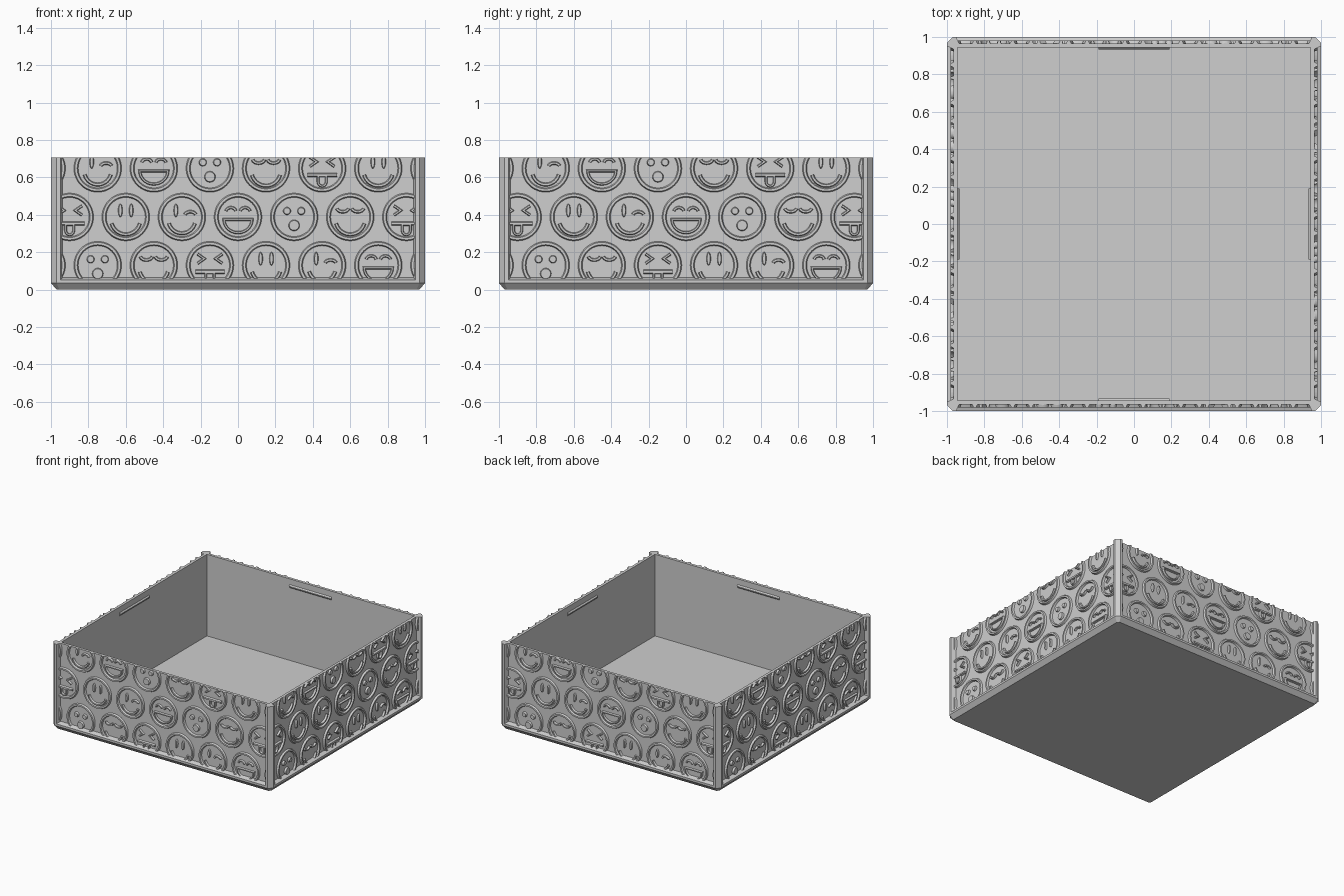
import bpy, bmesh, math
from mathutils import Vector

cube = bpy.data.objects.get("Cube")
if cube:
    bpy.data.objects.remove(cube, do_unlink=True)

TOP, PANEL, INNER, FLOOR = 0.705, 0.965, 0.943, 0.035
RELIEF = 0.015

grey = bpy.data.materials.new("light_grey")
grey.use_nodes = True
GREY = (0.62, 0.62, 0.62, 1)
grey.diffuse_color = GREY
grey.node_tree.nodes["Principled BSDF"].inputs["Base Color"].default_value = GREY


def finish(bm, name):
    bmesh.ops.recalc_face_normals(bm, faces=bm.faces)
    mesh = bpy.data.meshes.new(name)
    bm.to_mesh(mesh)
    bm.free()
    mesh.materials.append(grey)
    return place(mesh, name, 0)


def place(mesh, name, quarter):
    ob = bpy.data.objects.new(name, mesh)
    ob.rotation_euler.z = quarter * math.pi / 2
    bpy.context.collection.objects.link(ob)
    return ob


def repeat_round(first, names):
    for i, name in enumerate(names):
        place(first.data, name, i + 1)


def bridge(bm, a, b, closed=True):
    n = len(a)
    for i in range(n if closed else n - 1):
        j = (i + 1) % n
        bm.faces.new((a[i], a[j], b[j], b[i]))


# Box shell: stacked square loops with chamfered corners, (half size, corner cut, z)
def corner_loop(bm, s, c, z):
    pts = []
    for k in range(4):
        ca, sa = round(math.cos(k * math.pi / 2)), round(math.sin(k * math.pi / 2))
        for x, y in ((s, s - c), (s - c, s)):
            pts.append(bm.verts.new((x * ca - y * sa, x * sa + y * ca, z)))
    return pts


bm = bmesh.new()
steps = [(0.97, 0.015, 0), (1, 0.03, 0.035), (1, 0.03, 0.052), (PANEL, 0, 0.064),
         (PANEL, 0, TOP), (INNER, 0, TOP), (INNER, 0, FLOOR)]
loops = [corner_loop(bm, *s) for s in steps]
for a, b in zip(loops, loops[1:]):
    bridge(bm, a, b)
bm.faces.new(loops[0])
bm.faces.new(loops[-1])
bmesh.ops.remove_doubles(bm, verts=bm.verts, dist=0.0001)
finish(bm, "box_shell")

# Corner posts
half = [(0.936, 0.962), (0.95, 1), (0.97, 1)]
outline = [(0.945, 0.945)] + half + [(y, x) for x, y in reversed(half)]
bm = bmesh.new()
low, high = [[bm.verts.new((x, y, z)) for x, y in outline] for z in (0.036, TOP)]
bridge(bm, low, high)
bm.faces.new(low)
bm.faces.new(high)
post = finish(bm, "back_left_post")
repeat_round(post, ["back_right_post", "front_right_post", "front_left_post"])

# Lid catches inside the walls
bm = bmesh.new()
ends = [[bm.verts.new((x, -INNER + d, z)) for d, z in
         ((-0.002, 0.63), (0.009, 0.642), (0.009, 0.648), (-0.002, 0.66))]
        for x in (-0.19, 0.19)]
bridge(bm, *ends)
for e in ends:
    bm.faces.new(e)
catch = finish(bm, "front_catch")
repeat_round(catch, ["left_catch", "back_catch", "right_catch"])


# Relief helpers, drawn in the plane of the front wall
def on_wall(bm, p, depth):
    return bm.verts.new((p[0], -PANEL - depth, p[1]))


def ridge(bm, pts, width, closed=False):
    pts = [Vector(p) for p in pts]
    n = len(pts)
    rows = []
    for i, p in enumerate(pts):
        prev = pts[i - 1] if closed or i else None
        nxt = pts[(i + 1) % n] if closed or i < n - 1 else None
        t1 = (p - prev).normalized() if prev else (nxt - p).normalized()
        t2 = (nxt - p).normalized() if nxt else t1
        t = (t1 + t2).normalized()
        side = Vector((-t.y, t.x)) / max(0.6, t.dot(t1))
        rows.append([on_wall(bm, p + side * width * o, d) for o, d in
                     ((-0.5, -0.004), (-0.24, RELIEF), (0.24, RELIEF), (0.5, -0.004))])
    for i in range(n if closed else n - 1):
        bridge(bm, rows[i], rows[(i + 1) % n])
    if not closed:
        bm.faces.new(rows[0])
        bm.faces.new(rows[-1])


def arc(cx, cz, rx, rz, a0, a1, n=14):
    angles = [math.radians(a0 + (a1 - a0) * i / n) for i in range(n + 1)]
    return [(cx + rx * math.cos(a), cz + rz * math.sin(a)) for a in angles]


def blob(bm, cx, cz, rx, rz):
    rings = []
    for inset, d in ((0, -0.004), (0.005, RELIEF)):
        pts = arc(cx, cz, rx - inset, rz - inset, 0, 360, 20)[:-1]
        rings.append([on_wall(bm, p, d) for p in pts])
    bridge(bm, *rings)
    for r in rings:
        bm.faces.new(r)


def smile(bm, x, z, r=0.078):
    ridge(bm, arc(x, z - 0.015, r, r, 195, 345), 0.022)


def happy(bm, x, z):
    for s in (-1, 1):
        blob(bm, x + s * 0.029, z + 0.035, 0.013, 0.037)
    smile(bm, x, z)


def winking(bm, x, z):
    blob(bm, x - 0.032, z + 0.035, 0.013, 0.037)
    ridge(bm, arc(x + 0.045, z + 0.008, 0.03, 0.02, 165, 15), 0.02)
    smile(bm, x, z, 0.072)


def laughing(bm, x, z):
    for s in (-1, 1):
        ridge(bm, arc(x + s * 0.038, z + 0.028, 0.027, 0.022, 170, 10), 0.018)
    ridge(bm, arc(x, z - 0.014, 0.075, 0.07, 180, 360), 0.017, True)


def surprised(bm, x, z):
    for s in (-1, 1):
        blob(bm, x + s * 0.038, z + 0.032, 0.022, 0.022)
    blob(bm, x, z - 0.045, 0.031, 0.031)


def content(bm, x, z):
    for s in (-1, 1):
        ridge(bm, arc(x + s * 0.04, z + 0.05, 0.032, 0.022, 190, 350), 0.02)
    smile(bm, x, z)


def cheeky(bm, x, z):
    for s in (-1, 1):
        ridge(bm, [(x + s * 0.066, z + 0.06), (x + s * 0.03, z + 0.035),
                   (x + s * 0.066, z + 0.01)], 0.017)
    ridge(bm, [(x - 0.078, z - 0.035), (x + 0.078, z - 0.035)], 0.025)
    ridge(bm, arc(x, z - 0.07, 0.022, 0.025, 180, 360) +
          [(x + 0.022, z - 0.04), (x - 0.022, z - 0.04)], 0.016, True)


# Relief panel: three staggered rows of round faces, trimmed to the frame
faces = [happy, winking, laughing, surprised, content, cheeky]
bm = bmesh.new()
for z, x0, count, first in ((0.13, -1.05, 8, 2), (0.388, -0.9, 7, 5), (0.648, -1.05, 8, 0)):
    for i in range(count):
        x = x0 + 0.3 * i
        ridge(bm, arc(x, z, 0.116, 0.116, 0, 360, 48)[:-1], 0.026, True)
        faces[(first + i) % 6](bm, x, z)
for co, no in (((0.943, 0, 0), (1, 0, 0)), ((-0.943, 0, 0), (-1, 0, 0)),
               ((0, 0, 0.058), (0, 0, -1)), ((0, 0, TOP), (0, 0, 1))):
    geom = bm.verts[:] + bm.edges[:] + bm.faces[:]
    cut = bmesh.ops.bisect_plane(bm, geom=geom, plane_co=co, plane_no=no, clear_outer=True)
    edges = [e for e in cut["geom_cut"] if isinstance(e, bmesh.types.BMEdge)]
    bmesh.ops.holes_fill(bm, edges=edges, sides=0)
relief = finish(bm, "front_relief")
repeat_round(relief, ["left_relief", "back_relief", "right_relief"])
